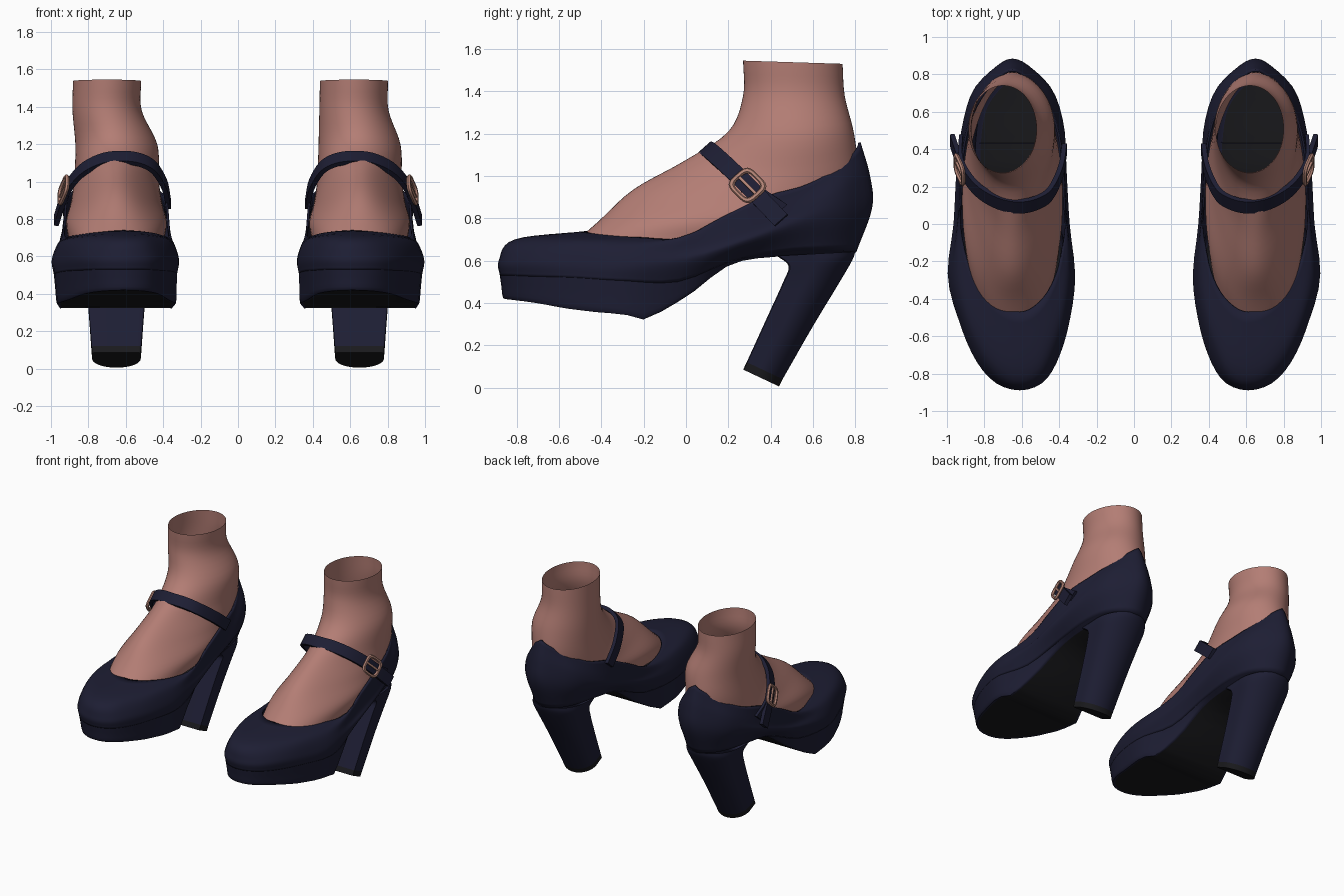
import bpy, bmesh
from math import sin, cos, pi, sqrt, exp
from mathutils import Vector

if "Cube" in bpy.data.objects:
    bpy.data.objects.remove(bpy.data.objects["Cube"])

N = 32          # points along each half of a ring


def material(name, rgb):
    m = bpy.data.materials.new(name)
    m.use_nodes = True
    m.diffuse_color = (*rgb, 1)
    m.node_tree.nodes["Principled BSDF"].inputs["Base Color"].default_value = (*rgb, 1)
    return m


NAVY = material("navy leather", (.0125, .0128, .0335))
SKIN = material("skin", (.45, .205, .175))
BLACK = material("black rubber", (.01, .01, .012))
COPPER = material("copper buckle", (.45, .23, .18))


def spline(vals, t):
    """Smooth curve through evenly spaced values."""
    n = len(vals) - 1
    i = min(int(t * n), n - 1)
    f = t * n - i
    b, c = vals[i], vals[i + 1]
    a = vals[i - 1] if i else b * 2 - c
    d = vals[i + 2] if i + 2 <= n else c * 2 - b
    return b + ((c - a) + ((a * 2 - b * 5 + c * 4 - d) + (b * 3 - a - c * 3 + d) * f) * f) * f * .5


def ring(y0, y1, inner, outer, z):
    """Closed outline from toe to heel and back, from evenly spaced readings."""
    def point(side, s):
        return Vector((spline(side, s), y0 + (y1 - y0) * (1 - cos(pi * s)) / 2, spline(z, s)))
    steps = [i / N for i in range(N + 1)]
    return [point(inner, s) for s in steps] + [point(outer, s) for s in reversed(steps)]


def oval(front, back, c, h, taper=0.0, sag=0.0, flat=False):
    """Oval or D-shaped outline between a front and a back (y, z) point."""
    left, right = [], []
    for i in range(N + 1):
        s = i / N
        u = (1 - cos(pi * s)) / 2
        w = h * sin(pi * s) * (1 - taper * (1 - u) ** 2)
        if flat:
            w = h * min(1, .9 + s) * sqrt(max(0, 1 - (max(0, u - .4) / .6) ** 2))
        y = front[0] + (back[0] - front[0]) * u
        z = front[1] + (back[1] - front[1]) * u - sag * sin(pi * s) ** 2
        left.append(Vector((c - w, y, z)))
        right.append(Vector((c + w, y, z)))
    return left + right[::-1]


def finish(bm, name, mat, sign, angle=.7):
    for v in bm.verts:
        v.co.x *= sign
    bmesh.ops.remove_doubles(bm, verts=bm.verts, dist=.0005)
    bmesh.ops.recalc_face_normals(bm, faces=bm.faces)
    me = bpy.data.meshes.new(name)
    bm.to_mesh(me)
    bm.free()
    me.materials.append(mat)
    ob = bpy.data.objects.new(("left_" if sign > 0 else "right_") + name, me)
    bpy.context.collection.objects.link(ob)
    bpy.ops.object.select_all(action='DESELECT')
    bpy.context.view_layer.objects.active = ob
    ob.select_set(True)
    bpy.ops.object.shade_smooth_by_angle(angle=angle)
    return ob


def loft(name, rings, mat, sign, sub=5, cap=None):
    """Smooth skin through rings; the first ring can be closed with its own material."""
    bm = bmesh.new()
    m = len(rings[0])
    total = (len(rings) - 1) * sub
    rows = [[bm.verts.new(spline([r[j] for r in rings], k / total)) for j in range(m)]
            for k in range(total + 1)]
    for a, b in zip(rows, rows[1:]):
        for j in range(m):
            k = (j + 1) % m
            bm.faces.new((a[j], a[k], b[k], b[j]))
    if cap:
        r = rows[0]
        for i in range(N):
            bm.faces.new((r[i], r[i + 1], r[m - 2 - i], r[m - 1 - i])).material_index = 1
    ob = finish(bm, name, mat, sign)
    if cap:
        ob.data.materials.append(cap)
    return ob


ACROSS = Vector((0, .75, .66)).normalized()     # strap width direction


def frame(path, t):
    p = spline(path, t)
    tan = (spline(path, min(1, t + .02)) - spline(path, max(0, t - .02))).normalized()
    return p, tan, ACROSS.cross(tan).normalized()


def band(name, path, half, thick, mat, sign, n=36):
    """Flat strip swept along a path."""
    bm = bmesh.new()
    rows = []
    for i in range(n + 1):
        p, _, nor = frame(path, i / n)
        rows.append([bm.verts.new(p + ACROSS * half * a + nor * thick * b)
                     for a, b in ((-1, -.5), (1, -.5), (1, .5), (-1, .5))])
    for a, b in zip(rows, rows[1:]):
        for j in range(4):
            k = (j + 1) % 4
            bm.faces.new((a[j], a[k], b[k], b[j]))
    bm.faces.new(rows[0])
    bm.faces.new(rows[-1])
    return finish(bm, name, mat, sign)


def buckle(path, t, sign):
    """Rounded square wire ring with a pin, lying on the strap."""
    p, tan, nor = frame(path, t)
    p = p + nor * .018 * (1 if nor.x > 0 else -1)
    bm = bmesh.new()
    n, rows = 32, []
    for i in range(n):
        a = 2 * pi * i / n
        c, s = cos(a), sin(a)
        r = 1 / (c ** 4 + s ** 4) ** .25
        d = tan * c * r * .066 + ACROSS * s * r * .06
        rows.append([bm.verts.new(p + d * (1 + .19 * cos(b * pi / 3)) + nor * .012 * sin(b * pi / 3))
                     for b in range(6)])
    for i in range(n):
        a, b = rows[i], rows[(i + 1) % n]
        for j in range(6):
            k = (j + 1) % 6
            bm.faces.new((a[j], a[k], b[k], b[j]))
    finish(bm, "buckle", COPPER, sign)
    band("buckle_pin", [p - tan * .066, p, p + tan * .066], .007, .012, COPPER, sign, 2)


# Outlines of the shoe, bottom to top
sole = ring(-.865, .78,
            [.61, .50, .42, .367, .33, .40, .45, .46, .49, .57, .65],
            [.61, .725, .825, .91, .97, .91, .84, .83, .80, .72, .65],
            [.425, .42, .405, .375, .36, .41, .585, .625, .635, .635, .63])
for v in sole:
    v.z -= .04 * exp(-((v.y + .19) / .08) ** 2)
tread = [Vector((.65 + (v.x - .65) * .94, v.y * .975, v.z - .006)) for v in sole]
seam = ring(-.88, .805,
            [.61, .49, .41, .352, .325, .38, .425, .435, .465, .545, .65],
            [.61, .74, .84, .927, .985, .93, .865, .855, .825, .745, .65],
            [.53, .53, .525, .52, .505, .50, .60, .64, .65, .645, .64])
wide = ring(-.885, .88,
            [.61, .487, .407, .347, .315, .345, .365, .38, .44, .555, .65],
            [.61, .743, .85, .932, .995, .965, .945, .915, .855, .74, .65],
            [.60, .60, .60, .59, .58, .60, .68, .76, .80, .83, .85])
shoulder = ring(-.81, .87,
                [.61, .51, .44, .375, .34, .355, .365, .38, .44, .56, .65],
                [.61, .715, .82, .91, .965, .945, .94, .91, .855, .735, .65],
                [.70, .70, .695, .685, .665, .66, .74, .83, .92, .98, 1.0])
rim = ring(-.47, .825,
           [.61, .53, .45, .395, .37, .37, .38, .42, .495, .58, .65],
           [.61, .71, .81, .89, .925, .93, .92, .88, .805, .72, .65],
           [.74, .735, .725, .71, .71, .81, .905, .955, 1.03, 1.11, 1.16])

# Heel outlines, bottom to top
heel_rings = [oval(f, b, .65, h, flat=True) for f, b, h in (
    ((.27, .085), (.44, .005), .13), ((.287, .12), (.457, .04), .133),
    ((.385, .335), (.60, .29), .15), ((.46, .50), (.715, .48), .167),
    ((.485, .575), (.785, .60), .18), ((.43, .622), (.80, .643), .186))]

# Strap over the instep, ending in a loose tail on the outer side
strap_path = [Vector(p) for p in (
    (.372, .40, .88), (.392, .28, .98), (.45, .16, 1.075), (.53, .11, 1.117), (.62, .095, 1.127),
    (.72, .115, 1.117), (.82, .17, 1.07), (.892, .25, .995), (.935, .34, .905), (.972, .45, .79))]
tab_path = [Vector(p) for p in ((.915, .29, .95), (.93, .36, .90), (.925, .45, .84))]

for sign in (1, -1):
    loft("platform_sole", [tread, sole, [a.lerp(b, .5) for a, b in zip(sole, seam)], seam],
         NAVY, sign, 3, BLACK)
    upper = loft("shoe_upper", [seam, wide, shoulder, rim], NAVY, sign, 6)
    shell = upper.modifiers.new("thickness", 'SOLIDIFY')
    shell.thickness = .012
    loft("heel_tip", heel_rings[:2], BLACK, sign, 1, BLACK)
    loft("heel", heel_rings[1:], NAVY, sign, 4)

    # Both ankles lean towards -x
    mid = .66 - .04 * sign
    loft("foot", [
        oval((.27, 1.545), (.74, 1.53), mid, .182),
        oval((.27, 1.38), (.75, 1.38), mid, .185),
        oval((.20, 1.21), (.79, 1.22), .65, .225, .1, .02),
        oval((-.01, 1.07), (.81, 1.08), .65, .242, .3, .06),
        oval((-.25, .935), (.81, .95), .65, .254, .2, .05),
        oval((-.42, .78), (.80, .85), .65, .258, -.15, .02),
        oval((-.56, .66), (.77, .75), .65, .245, -.2)], SKIN, sign, 5)

    band("strap", strap_path, .041, .026, NAVY, sign)
    band("strap_tab", tab_path, .038, .02, NAVY, sign, 6)
    buckle(strap_path, .835, sign)
